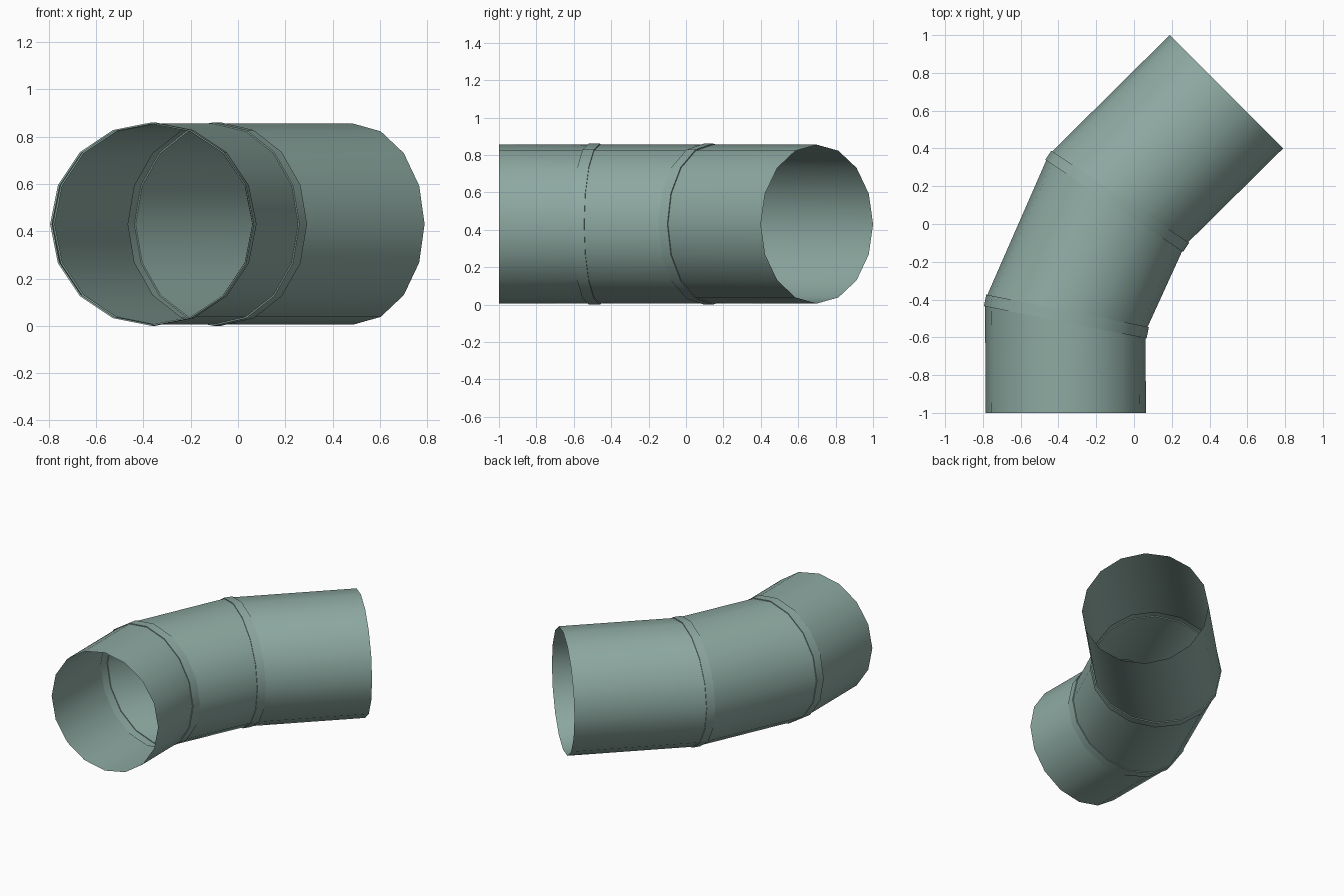
import bpy, bmesh, math

if "Cube" in bpy.data.objects:
    bpy.data.objects.remove(bpy.data.objects["Cube"])

SIDES = 16
R, RB, CZ = 0.4245, 0.4305, 0.4305   # pipe radius, raised band radius, axis height
BEND = math.radians(22.5)


def joint(center, heading, half):
    """Four stations forming a raised band on the mitre plane of a joint."""
    a = math.radians(heading)
    dx, dy = math.cos(a) * half, math.sin(a) * half
    lo = (center[0] - dx, center[1] - dy)
    hi = (center[0] + dx, center[1] + dy)
    k = 1 / math.cos(BEND / 2)          # mitred rings are stretched sideways
    return [(lo, heading, R, R * k), (lo, heading, RB, RB * k),
            (hi, heading, RB, RB * k), (hi, heading, R, R * k)]


# Stations along the elbow: (centre, heading, vertical radius, sideways radius)
stations = [((-0.361, -1.0), 90, R, R)]
stations += joint((-0.358, -0.49), 78.75, 0.031)
stations += joint((-0.089, 0.12), 56.25, 0.029)
stations += [((0.489, 0.70), 45, R, R)]

# Open-ended pipe skin
bm = bmesh.new()
rings = []
for (cx, cy), heading, rz, rs in stations:
    a = math.radians(heading)
    sx, sy = math.sin(a), -math.cos(a)
    ring = []
    for i in range(SIDES):
        t = 2 * math.pi * i / SIDES
        s = rs * math.cos(t)
        ring.append(bm.verts.new((cx + sx * s, cy + sy * s, CZ + rz * math.sin(t))))
    rings.append(ring)
for r0, r1 in zip(rings, rings[1:]):
    for i in range(SIDES):
        j = (i + 1) % SIDES
        bm.faces.new((r0[i], r1[i], r1[j], r0[j]))
bm.normal_update()

# Make sure the skin faces outward
f = bm.faces[:][0]
c = f.calc_center_median()
if f.normal.x * (c.x + 0.361) + f.normal.z * (c.z - CZ) < 0:
    bmesh.ops.reverse_faces(bm, faces=bm.faces[:])

mesh = bpy.data.meshes.new("pipe_elbow")
bm.to_mesh(mesh)
bm.free()
obj = bpy.data.objects.new("pipe_elbow", mesh)
bpy.context.collection.objects.link(obj)

# Smooth around the pipe, sharp at the band steps
bpy.context.view_layer.objects.active = obj
obj.select_set(True)
bpy.ops.object.shade_smooth_by_angle(angle=math.radians(30))

# Muted green metal
mat = bpy.data.materials.new("green_metal")
mat.diffuse_color = (0.27, 0.40, 0.36, 1)
mat.use_nodes = True
mat.node_tree.nodes["Principled BSDF"].inputs["Base Color"].default_value = mat.diffuse_color
mesh.materials.append(mat)
